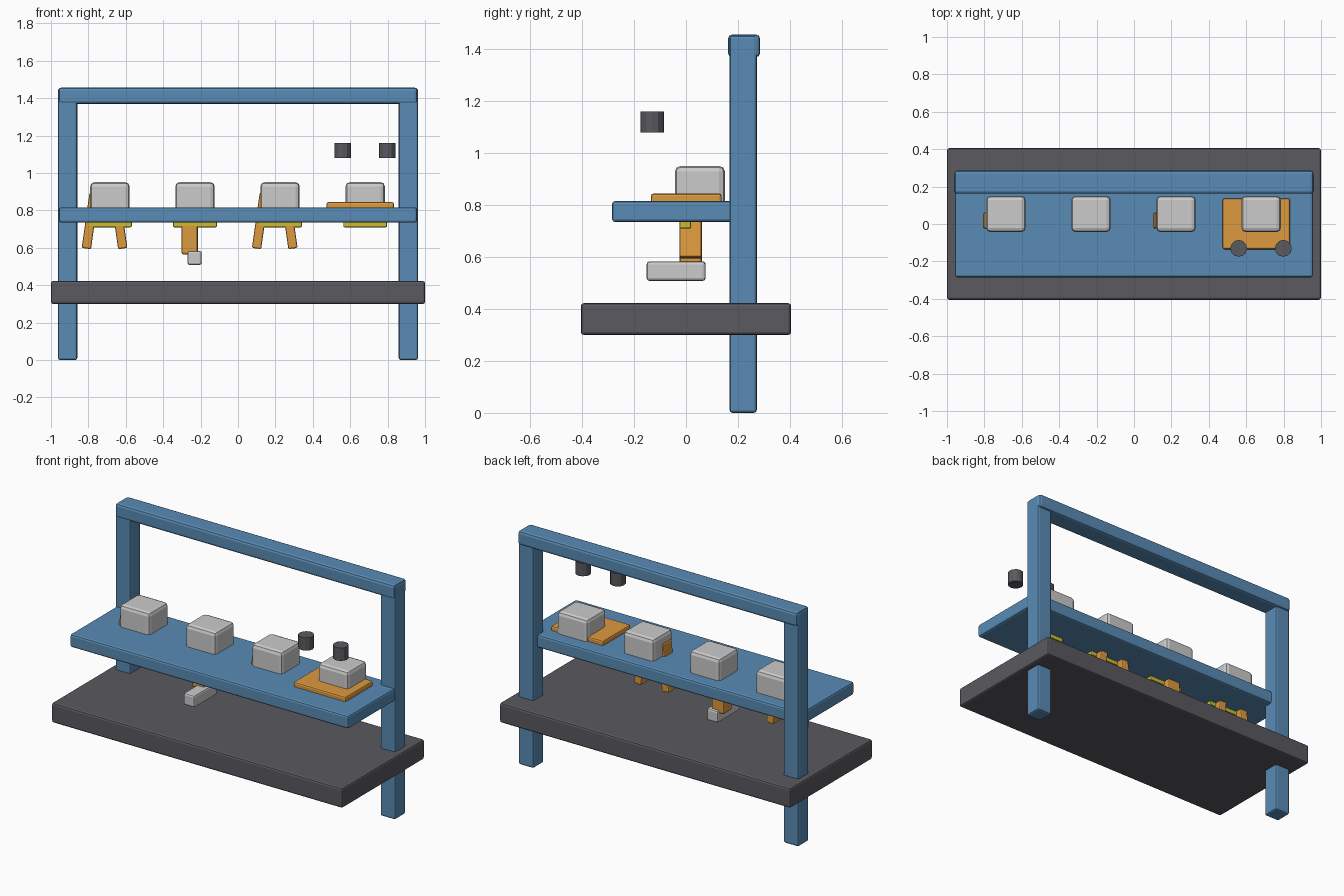
import bpy, bmesh
from math import radians
from mathutils import Matrix

if "Cube" in bpy.data.objects:
    bpy.data.objects.remove(bpy.data.objects["Cube"])


def material(name, rgb):
    m = bpy.data.materials.new(name)
    m.diffuse_color = (*rgb, 1)
    m.use_nodes = True
    m.node_tree.nodes["Principled BSDF"].inputs["Base Color"].default_value = m.diffuse_color
    return m


BLUE = material("blue_paint", (0.10, 0.26, 0.46))
ORANGE = material("orange_paint", (0.72, 0.32, 0.05))
YELLOW = material("yellow_paint", (0.62, 0.50, 0.03))
DARK = material("dark_metal", (0.10, 0.10, 0.115))
PALE = material("pale_shell", (0.58, 0.58, 0.60))


def finish(name, bm, mat):
    me = bpy.data.meshes.new(name)
    bm.to_mesh(me)
    bm.free()
    me.materials.append(mat)
    ob = bpy.data.objects.new(name, me)
    bpy.context.collection.objects.link(ob)
    return ob


def box(name, x, y, z, mat, bevel=0.01, tilt=0, segments=2):
    """Bevelled box from (min, max) ranges, tilted about y through its centre."""
    size = [b - a for a, b in (x, y, z)]
    bm = bmesh.new()
    bmesh.ops.create_cube(bm, size=1)
    bmesh.ops.scale(bm, vec=size, verts=bm.verts)
    bmesh.ops.bevel(bm, geom=bm.edges[:], offset=bevel, segments=segments,
                    profile=0.5, affect='EDGES')
    ob = finish(name, bm, mat)
    ob.location = [(a + b) / 2 for a, b in (x, y, z)]
    ob.rotation_euler.y = radians(tilt)
    return ob


def drum(name, x, y, z, radius, mat):
    bm = bmesh.new()
    bmesh.ops.create_cone(bm, cap_ends=True, segments=12, radius1=radius,
                          radius2=radius, depth=z[1] - z[0])
    ob = finish(name, bm, mat)
    ob.location = (x, y, (z[0] + z[1]) / 2)


# Frame: floor slab, two posts, top beam and shelf
box("base_slab", (-1, 1), (-0.405, 0.405), (0.30, 0.423), DARK, 0.012)
for side, cx in (("left", -0.911), ("right", 0.911)):
    box(side + "_post", (cx - 0.052, cx + 0.052), (0.167, 0.273), (0, 1.453), BLUE, 0.012)
box("top_beam", (-0.96, 0.96), (0.162, 0.285), (1.37, 1.457), BLUE, 0.015)
box("shelf", (-0.957, 0.957), (-0.285, 0.23), (0.735, 0.816), BLUE, 0.012)

# Four stations: rounded pale housing with a yellow bar beneath
for i in range(4):
    cx = -0.685 + 0.455 * i
    box(f"housing_{i + 1}", (cx - 0.105, cx + 0.105), (-0.043, 0.15), (0.775, 0.951), PALE, 0.022)
    box(f"under_bar_{i + 1}", (cx - 0.117, cx + 0.117), (-0.025, 0.02), (0.71, 0.755), YELLOW, 0.006)

# Splayed legs on the first and third stations
for i, cx in ((1, -0.685), (3, 0.225)):
    for side, dx, tilt in (("left", -0.105, 8), ("right", 0.048, -8)):
        x = cx + dx
        box(f"{side}_leg_{i}", (x - 0.025, x + 0.025), (-0.025, 0.061), (0.595, 0.893),
            ORANGE, 0.008, tilt)

# Single leg and foot on the second station
box("single_leg", (-0.302, -0.215), (-0.025, 0.061), (0.565, 0.865), ORANGE, 0.01)
box("foot", (-0.27, -0.194), (-0.152, 0.076), (0.508, 0.584), PALE, 0.012)

# Tray on the fourth station, with two floating drums
box("tray", (0.474, 0.834), (-0.135, 0.137), (0.80, 0.845), ORANGE, 0.01)
for side, cx in (("left", 0.56), ("right", 0.798)):
    drum(side + "_drum", cx, -0.13, (1.08, 1.16), 0.045, DARK)
